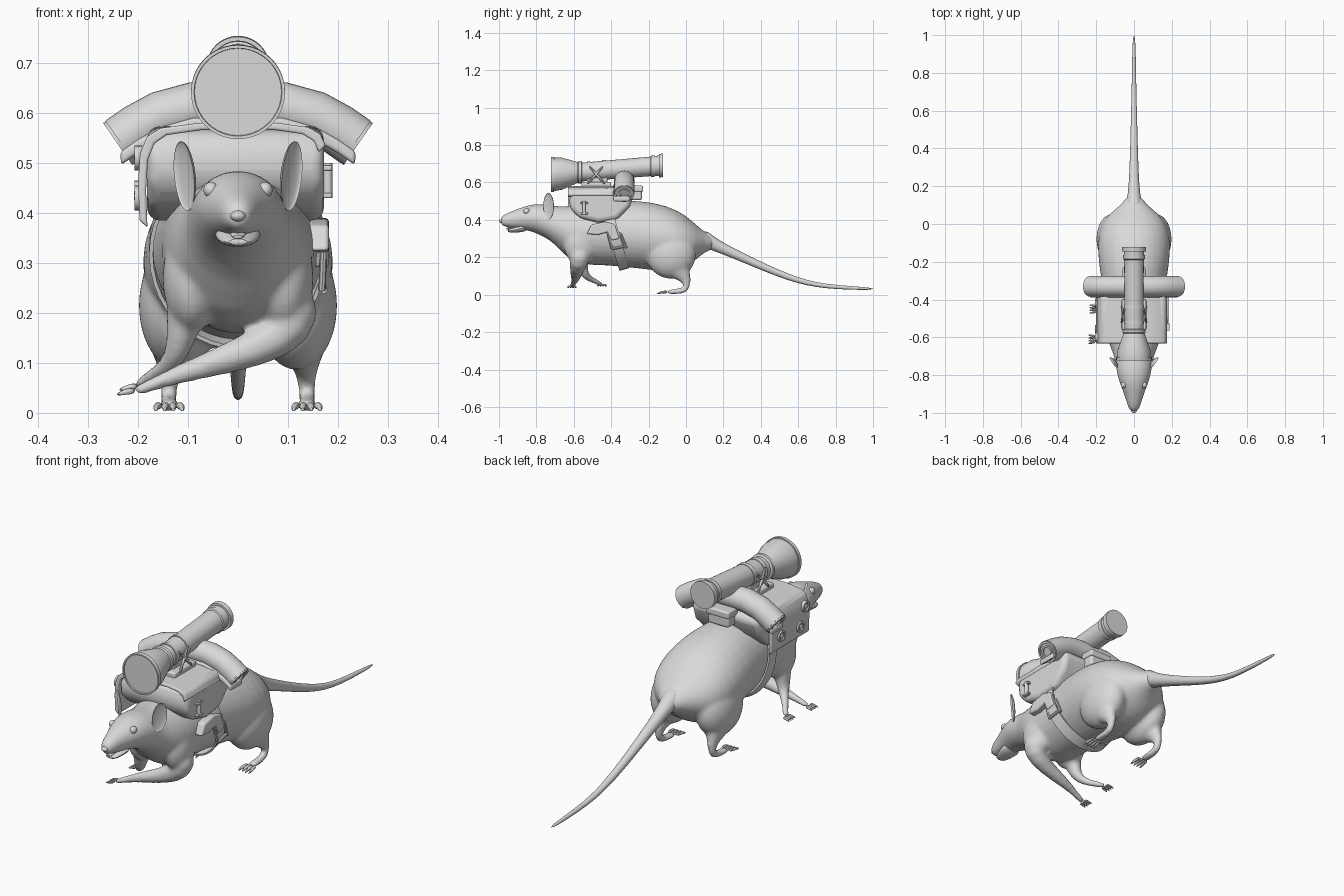
import bpy, bmesh, math
from mathutils import Vector, Matrix

cube = bpy.data.objects.get("Cube")
if cube:
    bpy.data.objects.remove(cube)

grey = bpy.data.materials.new("plain_grey")
grey.use_nodes = True
grey.diffuse_color = (0.7, 0.7, 0.7, 1)
grey.node_tree.nodes["Principled BSDF"].inputs["Base Color"].default_value = (0.7, 0.7, 0.7, 1)


def loft(bm, stations, ref=(1, 0, 0), upright=False, n=16):
    """Elliptic rings along stations of (x, y, z, side radius, other radius)."""
    pts = [Vector(s[:3]) for s in stations]
    rings = []
    for i, s in enumerate(stations):
        t = pts[min(i + 1, len(pts) - 1)] - pts[max(i - 1, 0)]
        t = Vector((0, 1, 0)) if upright else t.normalized()
        side = Vector(ref)
        side = (side - t * side.dot(t)).normalized()
        up = side.cross(t)
        a, b = s[3], s[-1]
        rings.append([bm.verts.new(pts[i] + side * a * math.cos(k * math.tau / n) + up * b * math.sin(k * math.tau / n))
                      for k in range(n)])
    for r, q in zip(rings, rings[1:]):
        for k in range(n):
            bm.faces.new((r[k], r[(k + 1) % n], q[(k + 1) % n], q[k]))
    bm.faces.new(rings[0][::-1])
    bm.faces.new(rings[-1])


def ball(bm, centre, radii):
    m = Matrix.Translation(centre) @ Matrix.Diagonal((*radii, 1))
    return bmesh.ops.create_uvsphere(bm, u_segments=24, v_segments=14, radius=1, matrix=m)["verts"]


def make(name, bm, subsurf=0, bevel=0.0, angle=40):
    bmesh.ops.recalc_face_normals(bm, faces=bm.faces)
    me = bpy.data.meshes.new(name)
    bm.to_mesh(me)
    bm.free()
    ob = bpy.data.objects.new(name, me)
    bpy.context.collection.objects.link(ob)
    me.materials.append(grey)
    if bevel:
        m = ob.modifiers.new("bevel", "BEVEL")
        m.width, m.segments = bevel, 4
    if subsurf:
        m = ob.modifiers.new("subsurf", "SUBSURF")
        m.levels = m.render_levels = subsurf
    bpy.ops.object.select_all(action="DESELECT")
    bpy.context.view_layer.objects.active = ob
    ob.select_set(True)
    bpy.ops.object.shade_smooth_by_angle(angle=math.radians(angle))
    return ob


def tube(name, stations, ref=(1, 0, 0), subsurf=1, n=16):
    bm = bmesh.new()
    loft(bm, stations, ref, n=n)
    return make(name, bm, subsurf)


def prism(name, outline, axis, lo, hi, bevel):
    """Outline in the plane across the axis, pulled along it from lo to hi."""
    bm = bmesh.new()
    place = (lambda u, v, w: (w, u, v)) if axis == "x" else (lambda u, v, w: (u, w, v))
    f = bm.faces.new([bm.verts.new(place(u, v, lo)) for u, v in outline])
    new = bmesh.ops.extrude_face_region(bm, geom=[f])["geom"]
    shift = Vector(place(0, 0, hi - lo))
    bmesh.ops.translate(bm, verts=[v for v in new if isinstance(v, bmesh.types.BMVert)], vec=shift)
    return make(name, bm, bevel=bevel)


def box(name, lo, hi, bevel):
    return prism(name, [(lo[1], lo[2]), (hi[1], lo[2]), (hi[1], hi[2]), (lo[1], hi[2])], "x", lo[0], hi[0], bevel)


def ring_band(name, centre, u, v, w, a, b, half, thick, n=40):
    """Flat strap looped on an ellipse in the u, v plane, wide along w."""
    bm = bmesh.new()
    u, v, w, c = Vector(u), Vector(v).normalized(), Vector(w).normalized(), Vector(centre)
    rows = []
    for k in range(n):
        t = k * math.tau / n
        rows.append([bm.verts.new(c + u * (a + d) * math.cos(t) + v * (b + d) * math.sin(t) + w * s)
                     for s, d in ((-half, 0), (-half, thick), (half, thick), (half, 0))])
    for k in range(n):
        p, q = rows[k], rows[(k + 1) % n]
        for j in range(4):
            bm.faces.new((p[j], p[(j + 1) % 4], q[(j + 1) % 4], q[j]))
    return make(name, bm)


# Body, head and legs, blended into one skin
bm = bmesh.new()
spine = [(-.995, .372, .415, .018), (-.965, .36, .435, .036), (-.9, .35, .46, .052), (-.84, .342, .483, .08),
         (-.77, .315, .49, .097), (-.7, .27, .475, .105), (-.64, .195, .475, .135), (-.56, .155, .485, .155),
         (-.45, .155, .5, .158), (-.34, .145, .508, .168), (-.22, .133, .505, .19), (-.1, .115, .48, .2),
         (-.01, .135, .435, .182), (.05, .18, .38, .14), (.1, .23, .335, .07), (.16, .245, .305, .028)]
loft(bm, [(0, y, (lo + hi) / 2, w, (hi - lo) / 2) for y, lo, hi, w in spine], upright=True)
for s in (-1, 1):
    ball(bm, (s * .117, -.08, .215), (.083, .135, .13))
    loft(bm, [(s * .128, -.07, .19, .07, .1), (s * .132, -.035, .125, .042, .06), (s * .136, 0, .085, .022, .03),
              (s * .138, .006, .05, .017, .02), (s * .138, -.005, .022, .018, .02), (s * .138, -.06, .016, .019, .014),
              (s * .138, -.105, .014, .026, .012)])
    ball(bm, (s * .092, -.565, .27), (.06, .09, .11))
# Left foreleg sweeps under the chest, right one reaches outward
loft(bm, [(.12, -.56, .25, .06, .05), (.115, -.575, .165, .05, .05), (.03, -.585, .125, .035, .038),
          (-.08, -.59, .09, .026, .024), (-.15, -.6, .066, .016, .016), (-.185, -.605, .05, .015, .013),
          (-.21, -.61, .044, .017, .011)], ref=(0, 1, 0))
loft(bm, [(-.1, -.56, .24, .055, .05), (-.112, -.56, .15, .035, .03), (-.13, -.54, .1, .022, .022),
          (-.165, -.5, .078, .016, .016), (-.19, -.465, .062, .015, .013), (-.205, -.45, .054, .017, .011)], ref=(0, 1, 0))
body = make("body", bm, subsurf=1, angle=180)
rm = body.modifiers.new("remesh", "REMESH")
rm.mode, rm.voxel_size, rm.use_smooth_shade = "VOXEL", .008, True
sm = body.modifiers.new("smooth", "SMOOTH")
sm.factor, sm.iterations = .5, 10

# Toes
for s, side in ((-1, "right"), (1, "left")):
    for i in range(4):
        f = (i - 1.5)
        x = s * .138 + f * .012
        tube(f"{side}_hind_toe_{i}", [(x, -.095, .015, .009), (x + f * .005, -.13, .014, .008),
                                      (x + f * .006, -.158, .004, .003)], n=8)
for name, (x, y, z) in {"left_front_toe": (-.205, -.61, .045), "right_front_toe": (-.2, -.45, .054)}.items():
    for i in range(4):
        f = (i - 1.5) * .01
        tube(f"{name}_{i}", [(x, y + f, z, .008), (x - .022, y + f * 1.3, z - .003, .006),
                             (x - .038, y + f * 1.5, z - .009, .003)], ref=(0, 1, 0), n=8)

# Tail
tube("tail", [(0, .07, .31, .055), (0, .13, .28, .037), (0, .2, .245, .029), (0, .3, .2, .024), (0, .42, .145, .02),
              (0, .55, .092, .017), (0, .65, .062, .014), (0, .75, .045, .012), (0, .88, .036, .01),
              (0, 1.005, .031, .006)])

# Face
bm = bmesh.new()
ball(bm, (0, -.986, .394), (.015, .014, .011))
make("nose", bm)
tube("lower_jaw", [(0, -.85, .362, .055, .025), (0, -.9, .35, .042, .018), (0, -.935, .342, .032, .011),
                   (0, -.955, .342, .018, .007)])
tube("tongue", [(0, -.9, .36, .018, .007), (0, -.945, .358, .016, .006), (0, -.962, .35, .01, .005)])
for s, side in ((-1, "right"), (1, "left")):
    bm = bmesh.new()
    ball(bm, (s * .054, -.852, .446), (.015, .017, .016))
    make(f"{side}_eye", bm)
    # Ear cupped towards the front
    bm = bmesh.new()
    for v in ball(bm, (0, 0, 0), (.034, .015, .07)):
        if v.co.y < 0:
            v.co.y = -v.co.y * .6
    turn = Matrix.Translation((s * .108, -.735, .474)) @ Matrix.Rotation(s * .1, 4, "Y") @ Matrix.Rotation(s * .95, 4, "Z")
    bmesh.ops.transform(bm, matrix=turn, verts=bm.verts)
    make(f"{side}_ear", bm, angle=60)

# Backpack with draped flap
prism("backpack", [(-.62, .46), (-.57, .41), (-.47, .385), (-.37, .4), (-.3, .47), (-.275, .55), (-.33, .575),
                   (-.6, .565), (-.625, .52)], "x", -.182, .172, .036)
top = [(-.197, .385), (-.2, .46), (-.196, .52), (-.182, .553), (-.155, .57), (-.08, .58), (.08, .58), (.14, .572),
       (.165, .558), (.176, .535)]
prism("pack_flap", top + [(x * .92, z - .014) for x, z in reversed(top)], "y", -.632, -.35, .005)
box("back_pocket", (-.055, -.3, .505), (.055, -.235, .575), .012)
box("back_pocket_lid", (-.06, -.3, .55), (.06, -.229, .583), .008)

# Studs on the right of the flap
for i, (y, z) in enumerate(((-.42, .44), (-.56, .43), (-.6, .51))):
    ring_band(f"flap_eyelet_{i}", (-.199, y, z), (0, 1, 0), (0, 0, 1), (1, 0, 0), .016, .016, .008, .009, 20)
    bm = bmesh.new()
    ball(bm, (-.198, y, z), (.01, .014, .014))
    make(f"flap_stud_{i}", bm)

# Left side buckle
tube("buckle_post", [(.18, -.545, .43, .009), (.18, -.545, .5, .009)], subsurf=0)
for z in (.435, .49):
    box(f"buckle_bar_{z}", (.15, -.565, z - .005), (.188, -.525, z + .005), .003)

# Belly belt, holster and frame
ring_band("belly_belt", (0, -.385, .325), (1, 0, 0), (0, -.28, .96), (0, .96, .28), .17, .19, .027, .008)
prism("holster", [(-.53, .325), (-.505, .375), (-.43, .39), (-.38, .375), (-.355, .3), (-.4, .29), (-.42, .335),
                  (-.47, .32)], "x", .14, .182, .008)
for i, (p, q) in enumerate((((-.42, .34), (-.395, .245)), ((-.35, .325), (-.32, .25)),
                            ((-.42, .335), (-.35, .325)), ((-.395, .245), (-.32, .26)))):
    tube(f"belt_frame_{i}", [(.172, *p, .007), (.168, *q, .007)], subsurf=0, n=8)

# Bedroll arched over the pack, with coiled ends
arch = [(.236, .542), (.2, .567), (.155, .592), (.09, .61), (0, .612)]
arch = arch + [(-x, z) for x, z in arch[-2::-1]]
tube("bedroll", [(x, -.33, z, .054, .052) for x, z in arch], ref=(0, 1, 0), subsurf=0, n=28)
prism("bedroll_flap", [(x, z - .02) for x, z in arch] + [(x * .99, z - .046) for x, z in arch[::-1]],
      "y", -.389, -.3, .008)
for s, side in ((-1, "right"), (1, "left")):
    for r in (.042, .022):
        ring_band(f"{side}_coil_{r}", (s * .235, -.33, .542), (0, 1, 0), (s * .57, 0, .82), (s * .82, 0, -.57),
                  r, r, .007, .009, 28)

# Telescope with a recessed front lens
axis = lambda y: .642 + (y + .72) * .083
parts = [(-.717, .087), (-.722, .088), (-.722, .094), (-.705, .094), (-.705, .089), (-.665, .086), (-.58, .056),
         (-.575, .06), (-.56, .06), (-.555, .05), (-.19, .052), (-.186, .057), (-.165, .057), (-.165, .054),
         (-.145, .054), (-.145, .063), (-.122, .063), (-.122, .056)]
bm = bmesh.new()
loft(bm, [(0, y, axis(y), r) for y, r in parts], upright=True, n=40)
make("telescope", bm, angle=30)

# Telescope mount
box("mount_base", (-.065, -.56, .57), (.065, -.4, .602), .008)
box("mount_block", (-.035, -.53, .595), (.035, -.42, .63), .006)
for i, y in enumerate((-.52, -.44)):
    ring_band(f"mount_clamp_{i}", (0, y, axis(y)), (1, 0, 0), (0, 0, 1), (0, 1, 0), .047, .047, .01, .007, 32)
for s, side in ((-1, "right"), (1, "left")):
    for i, (y0, y1) in enumerate(((-.53, -.44), (-.43, -.52))):
        tube(f"{side}_mount_strut_{i}", [(s * .066, y0, .588, .007), (s * .06, (y0 + y1) / 2, .64, .007),
                                         (s * .05, y1, .69, .007)], n=8)
